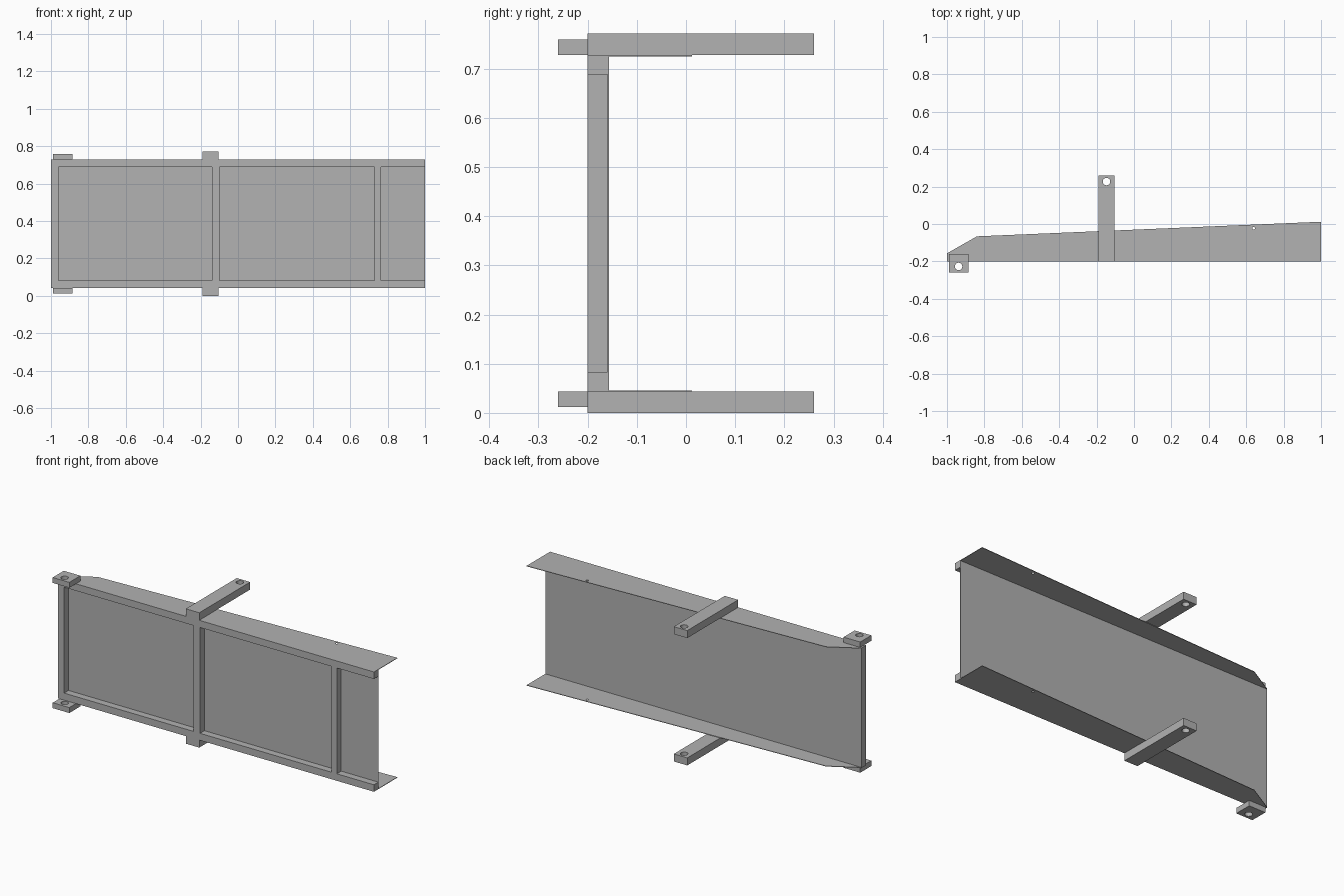
import bpy, bmesh
from math import cos, sin, tau, pi, radians

cube = bpy.data.objects.get("Cube")
if cube:
    bpy.data.objects.remove(cube, do_unlink=True)

steel = bpy.data.materials.new("plain_grey")
steel.use_nodes = True
GREY = (0.445, 0.445, 0.445, 1)
steel.diffuse_color = GREY
steel.node_tree.nodes["Principled BSDF"].inputs["Base Color"].default_value = GREY


def rect(x0, x1, y0, y1):
    return [(x0, y0), (x1, y0), (x1, y1), (x0, y1)]


def circle(cx, cy, r, n=32):
    return [(cx + r * cos(tau * i / n), cy + r * sin(tau * i / n)) for i in range(n)]


def plate(name, outline, holes, low, high, upright=False):
    """Extrude an outline with holes; upright plates run along y, others along z."""
    curve = bpy.data.curves.new(name + "_profile", "CURVE")
    curve.dimensions = "2D"
    curve.fill_mode = "BOTH"
    curve.extrude = (high - low) / 2
    for loop in [outline] + holes:
        spline = curve.splines.new("POLY")
        spline.points.add(len(loop) - 1)
        for point, (a, b) in zip(spline.points, loop):
            point.co = (a, b, 0, 1)
        spline.use_cyclic_u = True
    temp = bpy.data.objects.new(name + "_temp", curve)
    bpy.context.collection.objects.link(temp)
    graph = bpy.context.evaluated_depsgraph_get()
    mesh = bpy.data.meshes.new_from_object(temp.evaluated_get(graph))
    bpy.data.objects.remove(temp, do_unlink=True)
    bpy.data.curves.remove(curve)

    # Weld the caps to the sides
    bm = bmesh.new()
    bm.from_mesh(mesh)
    bmesh.ops.remove_doubles(bm, verts=bm.verts, dist=0.0001)
    bmesh.ops.recalc_face_normals(bm, faces=bm.faces)
    bm.to_mesh(mesh)
    bm.free()
    mesh.materials.clear()
    mesh.materials.append(steel)

    obj = bpy.data.objects.new(name, mesh)
    bpy.context.collection.objects.link(obj)
    middle = (low + high) / 2
    if upright:
        obj.rotation_euler.x = pi / 2
        obj.location.y = middle
    else:
        obj.location.z = middle
    bpy.ops.object.select_all(action="DESELECT")
    obj.select_set(True)
    bpy.context.view_layer.objects.active = obj
    bpy.ops.object.shade_smooth_by_angle(angle=radians(30))
    return obj


HEIGHT = 0.771
BOTTOM, TOP = 0.043, 0.728        # outer edges of the frame
SILL, HEAD = 0.083, 0.688         # inner edges of the rails
FRONT, INNER, BACK = -0.2, -0.16, -0.157

# Frame with two closed bays and one open bay at the +x end
frame_outline = [(-1, BOTTOM), (1, BOTTOM), (1, SILL), (0.765, SILL),
                 (0.765, HEAD), (1, HEAD), (1, TOP), (-1, TOP)]
bays = [rect(-0.96, -0.14, SILL, HEAD), rect(-0.1, 0.73, SILL, HEAD)]
plate("frame", frame_outline, bays, FRONT, INNER, upright=True)

# Sheet behind the frame
plate("back_panel", rect(-1, 1, BOTTOM, TOP), [], INNER, BACK, upright=True)

# Flanges, arms and lugs, mirrored between top and bottom
flange = [(-1, BACK), (1, BACK), (1, 0.012), (-0.84, -0.066)]
parts = [
    ("flange", flange, circle(0.64, -0.022, 0.007, 16), TOP - 0.003, TOP),
    ("arm", rect(-0.19, -0.105, FRONT, 0.26), circle(-0.147, 0.227, 0.02), TOP, HEIGHT),
    ("hinge_lug", rect(-0.99, -0.885, -0.26, INNER), circle(-0.938, -0.227, 0.02), TOP, 0.759),
]
for name, outline, hole, low, high in parts:
    plate("top_" + name, outline, [hole], low, high)
    plate("bottom_" + name, outline, [hole], HEIGHT - high, HEIGHT - low)
